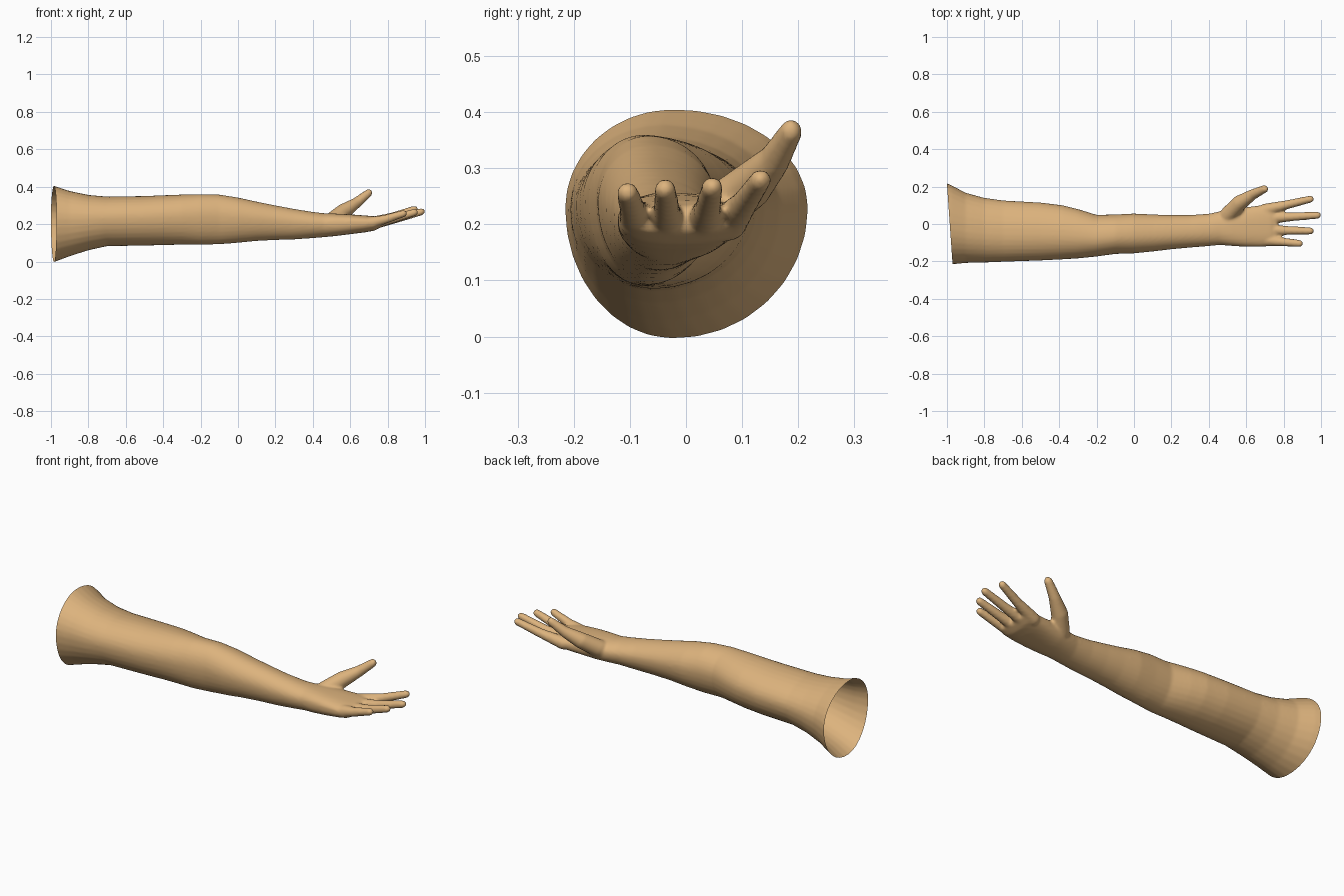
import bpy, bmesh, math
from mathutils import Vector

if "Cube" in bpy.data.objects:
    bpy.data.objects.remove(bpy.data.objects["Cube"])

skin = bpy.data.materials.new("warm tan skin")
skin.diffuse_color = (0.72, 0.45, 0.205, 1)
skin.use_nodes = True
skin.node_tree.nodes["Principled BSDF"].inputs["Base Color"].default_value = skin.diffuse_color

bm = bmesh.new()
SIDES = 32


def loft(rings):
    """Closed solid through a list of rings of points."""
    rows = [[bm.verts.new(p) for p in ring] for ring in rings]
    n = len(rows[0])
    for a, b in zip(rows, rows[1:]):
        for i in range(n):
            j = (i + 1) % n
            bm.faces.new((a[i], a[j], b[j], b[i]))
    bm.faces.new(rows[0][::-1])
    bm.faces.new(rows[-1])


def section(x, y0, y1, z0, z1, power=1.0):
    """Egg-shaped slice across the arm; a lower power is boxier."""
    cy = (y0 + y1) / 2 - 0.06 * (y1 - y0)
    cz = z0 + (z1 - z0) * 0.57
    ring = []
    for i in range(SIDES):
        a = math.tau * i / SIDES
        c = math.copysign(abs(math.cos(a)) ** power, math.cos(a))
        s = math.copysign(abs(math.sin(a)) ** power, math.sin(a))
        y = cy + c * ((y1 - cy) if c > 0 else (cy - y0))
        z = cz + s * ((z1 - cz) if s > 0 else (cz - z0))
        ring.append((x, y, z))
    return ring


def digit(points):
    """Tapered round tube with dome ends; points are (x, y, z, radius)."""
    pts = [(Vector(p[:3]), p[3]) for p in points]
    first = (pts[0][0] - pts[1][0]).normalized()
    last = (pts[-1][0] - pts[-2][0]).normalized()

    def dome(p, r, d):
        return [(p + d * r * math.sin(a), r * math.cos(a))
                for a in (0.4, 0.8, 1.15, 1.45)]
    path = dome(*pts[0], first)[::-1] + pts + dome(*pts[-1], last)
    q = (pts[-1][0] - pts[0][0]).to_track_quat('Z', 'Y')
    loft([[p + q @ Vector((r * math.cos(math.tau * i / 16),
                           r * math.sin(math.tau * i / 16), 0))
           for i in range(16)] for p, r in path])


# Shoulder, upper arm, elbow, forearm, wrist and palm
loft([section(*s) for s in (
    (-1.08, -.217, .25, -.04, .435),
    (-.975, -.216, .207, 0, .402),
    (-.90, -.208, .167, .028, .377),
    (-.80, -.206, .14, .06, .356),
    (-.70, -.202, .126, .082, .347),
    (-.50, -.195, .115, .085, .350),
    (-.38, -.189, .10, .088, .355),
    (-.30, -.184, .08, .09, .358),
    (-.20, -.174, .049, .09, .360),
    (-.10, -.16, .051, .092, .358),
    (0, -.157, .056, .10, .342),
    (.10, -.147, .051, .110, .32),
    (.20, -.135, .048, .115, .30),
    (.30, -.126, .048, .118, .281),
    (.40, -.118, .055, .125, .265),
    (.46, -.112, .068, .130, .258, .95),
    (.52, -.117, .08, .136, .256, .85),
    (.60, -.122, .09, .146, .252, .8),
    (.68, -.122, .10, .156, .246, .8),
    (.73, -.118, .108, .165, .242, .8),
    (.765, -.110, .108, .184, .232, .8),
)])

# Four fingers: base, middle and tip
for base, tip in (
    ((.70, .075, .203), (.943, .133, .279)),
    ((.70, .030, .198), (.981, .047, .266)),
    ((.70, -.032, .198), (.943, -.037, .262)),
    ((.69, -.086, .203), (.885, -.104, .256)),
):
    b, t = Vector(base), Vector(tip)
    m = b.lerp(t, .5) - Vector((0, 0, .004))
    digit([(*b, .034), (*m, .024), (*t, .0195)])

# Thumb with the fleshy mound at its root
digit([(.50, .045, .215, .046), (.565, .113, .268, .042),
       (.635, .158, .315, .029), (.698, .188, .366, .0215)])

bmesh.ops.recalc_face_normals(bm, faces=bm.faces)
source = bpy.data.meshes.new("arm_solid")
bm.to_mesh(source)
bm.free()
arm = bpy.data.objects.new("arm", source)
bpy.context.collection.objects.link(arm)

# Fuse the parts into one smooth skin
fuse = arm.modifiers.new("fuse", 'REMESH')
fuse.mode = 'VOXEL'
fuse.voxel_size = 0.0075
relax = arm.modifiers.new("relax", 'SMOOTH')
relax.factor = 0.5
relax.iterations = 6
bpy.context.view_layer.update()
graph = bpy.context.evaluated_depsgraph_get()
mesh = bpy.data.meshes.new_from_object(arm.evaluated_get(graph))
arm.modifiers.clear()
arm.data = mesh

# Cut the shoulder open along a slightly slanted plane
bm = bmesh.new()
bm.from_mesh(mesh)
bmesh.ops.bisect_plane(bm, geom=bm.verts[:] + bm.edges[:] + bm.faces[:],
                       plane_co=(-.985, 0, .2), plane_no=(1, .07, 0),
                       clear_inner=True)
for f in bm.faces:
    f.smooth = True
bm.to_mesh(mesh)
bm.free()
mesh.materials.clear()
mesh.materials.append(skin)
